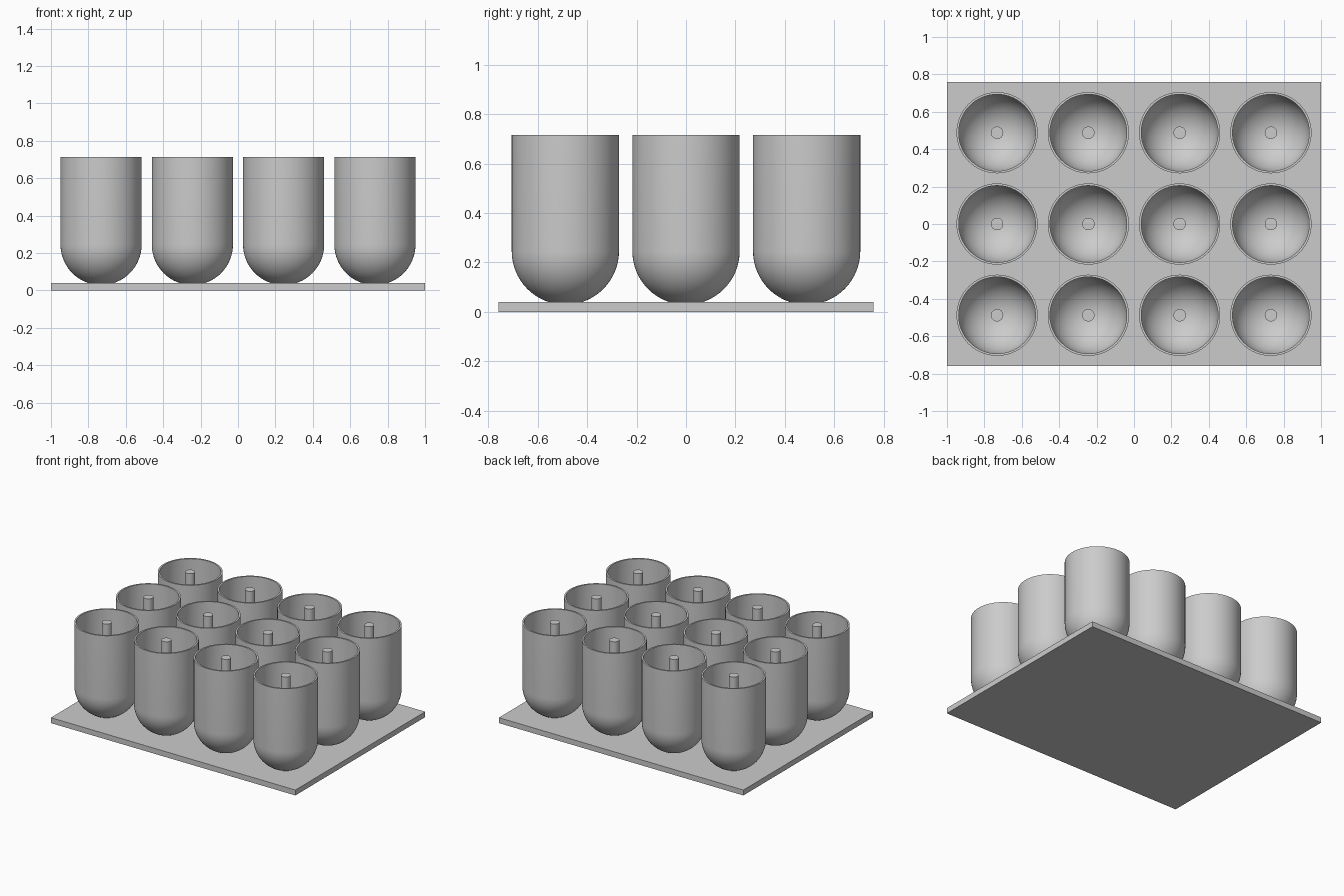
import bpy, bmesh, math

cube = bpy.data.objects.get("Cube")
if cube:
    bpy.data.objects.remove(cube, do_unlink=True)

SPACING = 0.488
BASE_H = 0.04
TOP = 0.715
OUTER, INNER, PIN = 0.217, 0.205, 0.033
DOME_Z = 0.246
SEGMENTS = 64

grey = bpy.data.materials.new("light_grey")
grey.use_nodes = True
color = (0.6, 0.6, 0.6, 1)
grey.diffuse_color = color
grey.node_tree.nodes["Principled BSDF"].inputs["Base Color"].default_value = color


def arc(radius, start, end, steps=16):
    """Profile points on the round bottom, angles measured from straight down."""
    angles = [start + (end - start) * i / steps for i in range(steps + 1)]
    return [(radius * math.sin(a), DOME_Z - radius * math.cos(a)) for a in angles]


def lathe(name, profile):
    """Spin a radius/height profile around z."""
    bm = bmesh.new()
    verts = [bm.verts.new((r, 0, z)) for r, z in profile]
    edges = [bm.edges.new(pair) for pair in zip(verts, verts[1:])]
    bmesh.ops.spin(bm, geom=verts + edges, cent=(0, 0, 0), axis=(0, 0, 1),
                   angle=math.tau, steps=SEGMENTS, use_merge=True)
    bmesh.ops.remove_doubles(bm, verts=bm.verts, dist=1e-5)
    bmesh.ops.recalc_face_normals(bm, faces=bm.faces)
    mesh = bpy.data.meshes.new(name)
    bm.to_mesh(mesh)
    bm.free()
    mesh.materials.append(grey)
    return mesh


def place(name, mesh, location):
    obj = bpy.data.objects.new(name, mesh)
    obj.location = location
    bpy.context.collection.objects.link(obj)
    return obj


# Flat base plate
bpy.ops.mesh.primitive_cube_add(size=1, location=(0, 0, BASE_H / 2))
base = bpy.context.object
base.name = "base_plate"
base.scale = (2, 1.516, BASE_H)
base.data.materials.append(grey)

# Round-bottomed cup with a thin wall, and the pin standing inside it
quarter = math.pi / 2
cup_mesh = lathe("cup", arc(OUTER, 0, quarter) + [(OUTER, TOP), (INNER, TOP)]
                 + arc(INNER, quarter, 0))
pin_bottom = DOME_Z - INNER
pin_mesh = lathe("pin", [(0, pin_bottom), (PIN, pin_bottom), (PIN, TOP), (0, TOP)])

# Four by three grid of cups
parts = []
for row in range(3):
    for col in range(4):
        spot = ((col - 1.5) * SPACING, (row - 1) * SPACING, 0)
        parts.append(place(f"cup_{row + 1}_{col + 1}", cup_mesh, spot))
        parts.append(place(f"pin_{row + 1}_{col + 1}", pin_mesh, spot))

# Smooth round walls, crisp rims (shared meshes need shading only once)
bpy.ops.object.select_all(action='DESELECT')
for obj in parts[:2]:
    obj.select_set(True)
bpy.context.view_layer.objects.active = parts[0]
bpy.ops.object.shade_smooth_by_angle(angle=math.radians(30))
